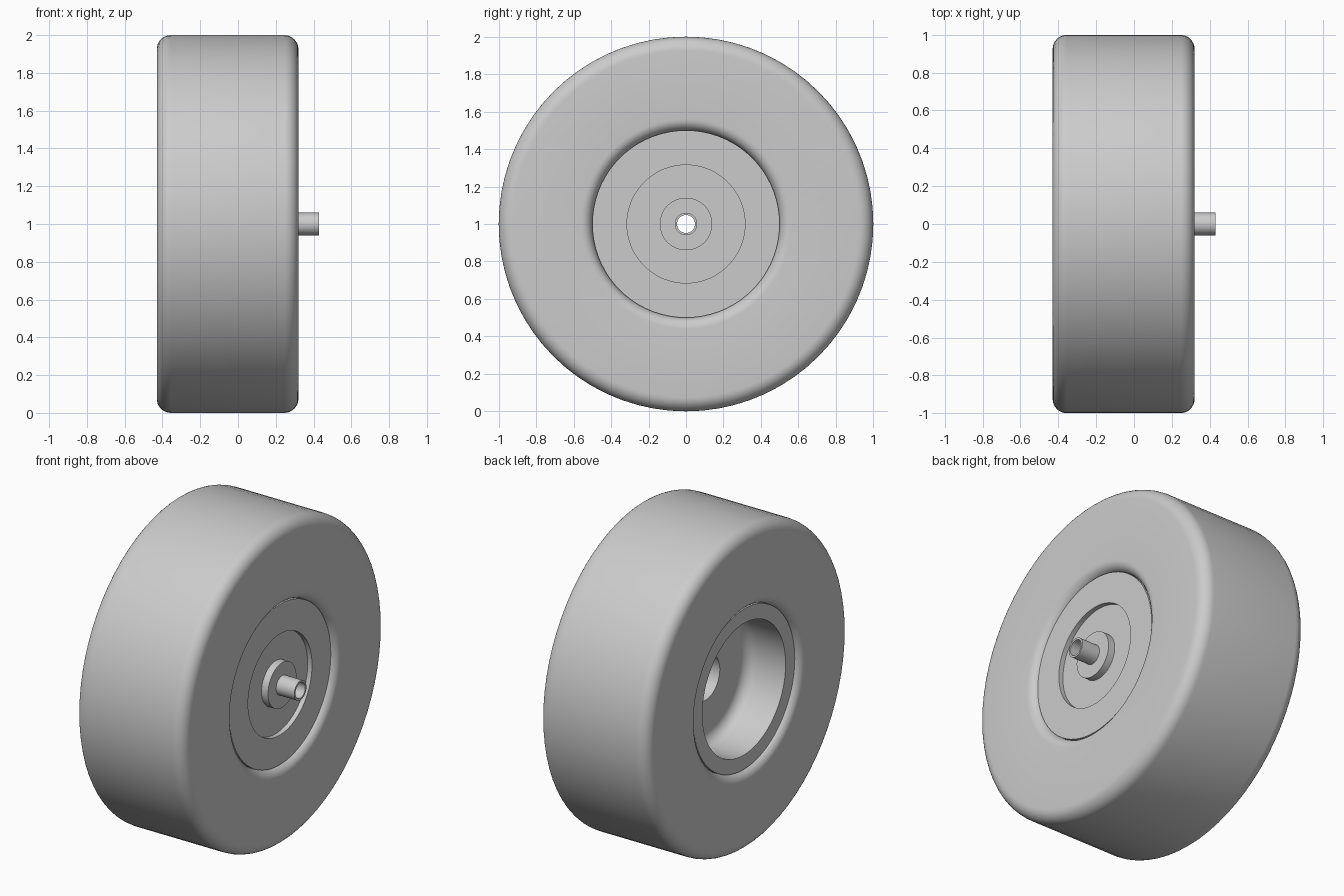
import bpy, bmesh, math
from mathutils import Matrix, Vector

SEGMENTS = 72

old = bpy.data.objects.get("Cube")
if old:
    bpy.data.objects.remove(old, do_unlink=True)

grey = bpy.data.materials.new("light_grey")
grey.use_nodes = True
colour = (0.6, 0.6, 0.6, 1)
grey.diffuse_color = colour
grey.node_tree.nodes["Principled BSDF"].inputs["Base Color"].default_value = colour


def arc(cx, cr, radius, start, end, steps=8):
    """Rounded corner as (x, radius) points, angles in degrees."""
    angles = [math.radians(start + (end - start) * i / steps) for i in range(steps + 1)]
    return [(cx + radius * math.cos(a), cr + radius * math.sin(a)) for a in angles]


def lathe(name, profile):
    """Revolve a closed (x, radius) outline around the wheel axis."""
    bm = bmesh.new()
    verts = [bm.verts.new((x, 0, r)) for x, r in profile]
    edges = [bm.edges.new((verts[i - 1], verts[i])) for i in range(len(verts))]
    bmesh.ops.spin(bm, geom=verts + edges, cent=(0, 0, 0), axis=(1, 0, 0),
                   angle=math.tau, steps=SEGMENTS, use_duplicate=False)
    bmesh.ops.remove_doubles(bm, verts=bm.verts, dist=0.0001)
    bmesh.ops.recalc_face_normals(bm, faces=bm.faces)
    mesh = bpy.data.meshes.new(name)
    bm.to_mesh(mesh)
    bm.free()
    mesh.materials.append(grey)
    obj = bpy.data.objects.new(name, mesh)
    obj.location.z = 1
    bpy.context.collection.objects.link(obj)
    bpy.ops.object.select_all(action="DESELECT")
    obj.select_set(True)
    bpy.context.view_layer.objects.active = obj
    bpy.ops.object.shade_smooth_by_angle(angle=math.radians(30))
    return obj


# Tyre with rounded shoulders and rounded inner lips
LEFT, RIGHT, SHOULDER, LIP = 0.32, -0.43, 0.075, 0.06
lathe("tyre",
      arc(LEFT - SHOULDER, 1 - SHOULDER, SHOULDER, 0, 90)
      + arc(RIGHT + SHOULDER, 1 - SHOULDER, SHOULDER, 90, 180)
      + arc(RIGHT + LIP, 0.5 + LIP, LIP, 180, 270)
      + arc(LEFT - LIP, 0.5 + LIP, LIP, 270, 360))

# Rim: shallow dish on the left, deep rounded pocket and hub bore on the right
lathe("rim",
      [(0.29, 0.5), (-0.4, 0.5), (-0.4, 0.41)]
      + arc(-0.205, 0.34, 0.07, 90, 0)
      + [(-0.135, 0.14), (0.2, 0.14), (0.2, 0.05),
         (0.26, 0.05), (0.26, 0.315), (0.29, 0.315)])

# Hub collar around the axle
lathe("hub_collar", [(0.25, 0.05), (0.25, 0.14), (0.305, 0.14), (0.305, 0.05)])

# Hollow axle stub
lathe("axle", [(0.2, 0.048), (0.2, 0.06), (0.43, 0.06), (0.43, 0.048)])
